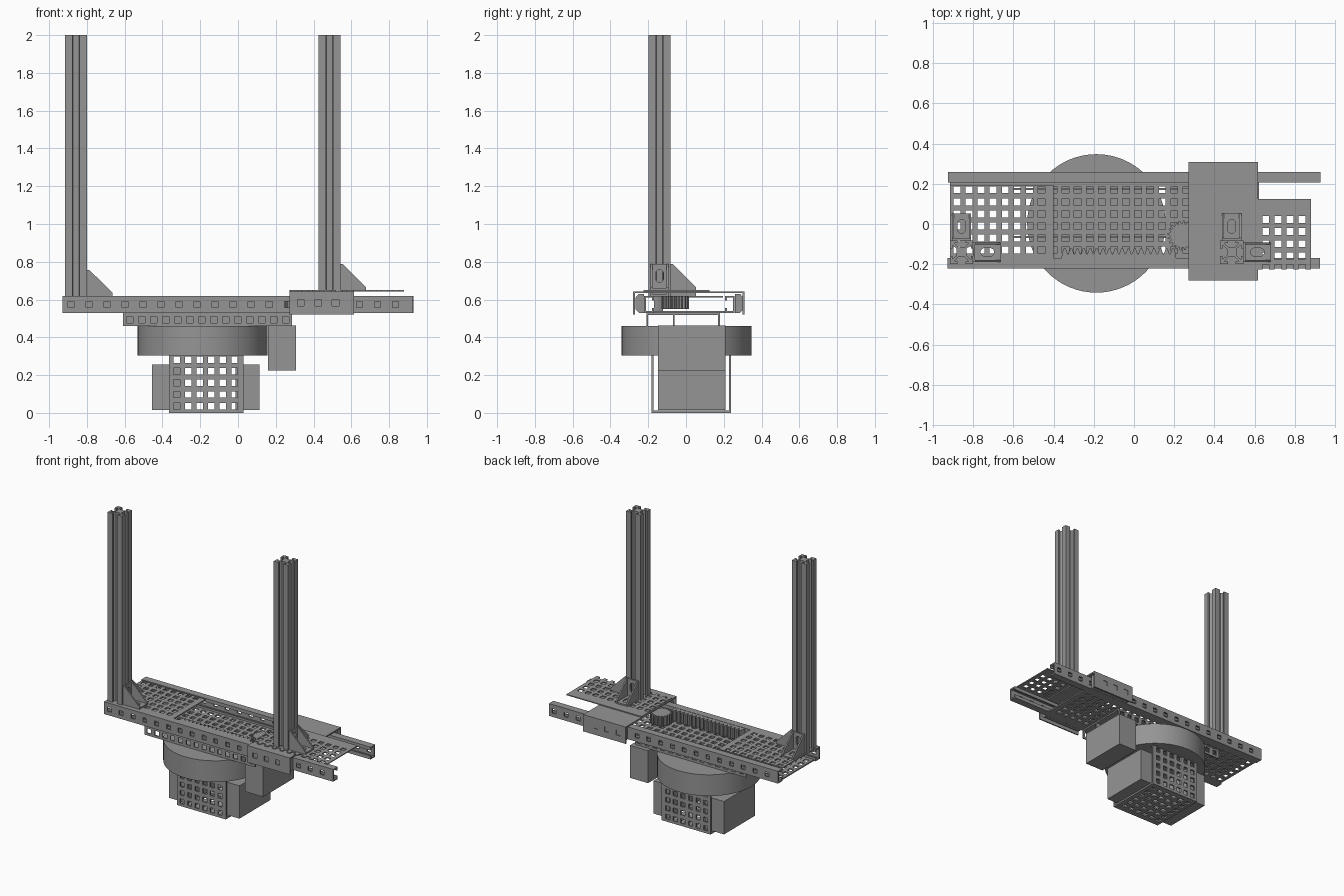
import bpy, bmesh, math
from mathutils import Matrix

if "Cube" in bpy.data.objects:
    bpy.data.objects.remove(bpy.data.objects["Cube"])

# Plane mappings: (u, v, w) to world, w is the thickness direction
PLANES = {
    'XY': Matrix.Identity(4),
    'XZ': Matrix(((1, 0, 0, 0), (0, 0, 1, 0), (0, 1, 0, 0), (0, 0, 0, 1))),
    'YZ': Matrix(((0, 0, 1, 0), (1, 0, 0, 0), (0, 1, 0, 0), (0, 0, 0, 1))),
}
I4 = Matrix.Identity(4)

# Dark grey metal
metal = bpy.data.materials.new("dark_metal")
metal.diffuse_color = (0.3, 0.3, 0.3, 1)
metal.use_nodes = True
metal.node_tree.nodes["Principled BSDF"].inputs["Base Color"].default_value = metal.diffuse_color


def finish(name, bm, M):
    bmesh.ops.transform(bm, matrix=M, verts=bm.verts)
    bmesh.ops.remove_doubles(bm, verts=bm.verts, dist=1e-5)
    bmesh.ops.recalc_face_normals(bm, faces=bm.faces)
    me = bpy.data.meshes.new(name)
    bm.to_mesh(me)
    bm.free()
    me.materials.clear()
    me.materials.append(metal)
    ob = bpy.data.objects.new(name, me)
    bpy.context.collection.objects.link(ob)
    return ob


def box(name, x0, x1, y0, y1, z0, z1, M=I4):
    bm = bmesh.new()
    bmesh.ops.create_cube(bm, size=1)
    T = Matrix.Translation(((x0 + x1) / 2, (y0 + y1) / 2, (z0 + z1) / 2))
    return finish(name, bm, M @ T @ Matrix.Diagonal((x1 - x0, y1 - y0, z1 - z0, 1)))


def perforated(name, plane, u0, u1, v0, v1, w0, w1, us, vs, size=0.034, M=I4):
    """Flat sheet with a grid of square holes; holes past an edge become notches."""
    def lines(a, b, cs):
        out = [a]
        for c in cs:
            out += [max(a, c - size / 2), min(b, c + size / 2)]
        return out + [b]
    U, V = lines(u0, u1, us), lines(v0, v1, vs)
    bm = bmesh.new()
    for i in range(len(U) - 1):
        for j in range(len(V) - 1):
            if (i % 2 and j % 2) or U[i + 1] - U[i] < 1e-4 or V[j + 1] - V[j] < 1e-4:
                continue
            bm.faces.new([bm.verts.new((U[a], V[b], w0)) for a, b in
                          ((i, j), (i + 1, j), (i + 1, j + 1), (i, j + 1))])
    bmesh.ops.remove_doubles(bm, verts=bm.verts, dist=1e-5)
    ext = bmesh.ops.extrude_face_region(bm, geom=bm.faces[:])['geom']
    bmesh.ops.translate(bm, vec=(0, 0, w1 - w0),
                        verts=[g for g in ext if isinstance(g, bmesh.types.BMVert)])
    return finish(name, bm, M @ PLANES[plane])


def prism(name, plane, loops, w0, w1, M=I4):
    """Extruded outline; loops after the first are holes."""
    cu = bpy.data.curves.new(name, 'CURVE')
    cu.dimensions, cu.fill_mode, cu.extrude = '2D', 'BOTH', (w1 - w0) / 2
    for pts in loops:
        sp = cu.splines.new('POLY')
        sp.points.add(len(pts) - 1)
        for p, (u, v) in zip(sp.points, pts):
            p.co = (u, v, 0, 1)
        sp.use_cyclic_u = True
    tmp = bpy.data.objects.new(name + "_curve", cu)
    bpy.context.collection.objects.link(tmp)
    dg = bpy.context.evaluated_depsgraph_get()
    me = bpy.data.meshes.new_from_object(tmp.evaluated_get(dg))
    bm = bmesh.new()
    bm.from_mesh(me)
    bpy.data.objects.remove(tmp)
    bpy.data.meshes.remove(me)
    for f in bm.faces:
        f.smooth = False
    return finish(name, bm, M @ PLANES[plane] @ Matrix.Translation((0, 0, (w0 + w1) / 2)))


def steps(start, n, pitch=0.06):
    return [start + pitch * i for i in range(n)]


def slot(cu, cv, r, half):
    """Oval slot running along u."""
    return [(cu + (half if math.cos(t) > 0 else -half) + r * math.cos(t), cv + r * math.sin(t))
            for t in [math.pi * (2 * k + 1) / 16 for k in range(16)]]


# Slotted uprights
a, s, t = 0.058, 0.019, 0.012
side = [(a, a), (a, s), (a - t, s), (a - t, 0.036), (0.024, 0.016),
        (0.024, -0.016), (a - t, -0.036), (a - t, -s), (a, -s)]
profile = []
for k in range(4):
    c, d = round(math.cos(-k * math.pi / 2)), round(math.sin(-k * math.pi / 2))
    profile += [(x * c - y * d, x * d + y * c) for x, y in side]


def upright(label, x, z):
    y = -0.14
    prism(label + "_upright", 'XY', [profile], z, 2, Matrix.Translation((x, y, 0)))
    # Corner brackets on the right and back of each upright
    for where, ang in (("side", 0), ("back", math.pi / 2)):
        M = Matrix.Translation((x, y, z)) @ Matrix.Rotation(ang, 4, 'Z') @ Matrix.Translation((a, 0, 0))
        n = f"{label}_{where}_bracket"
        L, H, w, th = 0.135, 0.137, 0.048, 0.01
        prism(n + "_foot", 'XY', [[(0, -w), (L, -w), (L, w), (0, w)], slot(0.07, 0, 0.02, 0.014)], 0, th, M)
        up = [(v, u) for u, v in slot(0.075, 0, 0.02, 0.014)]
        prism(n + "_back", 'YZ', [[(-w, 0), (w, 0), (w, H), (-w, H)], up], 0, th, M)
        for k, v in enumerate((-w, w - th)):
            prism(f"{n}_web_{k}", 'XZ', [[(0, 0), (L, 0), (L, 0.015), (0.012, H), (0, H)]], v, v + th, M)


upright("left", -0.857, 0.62)
upright("right", 0.485, 0.65)

# Long C-shaped rails, the back one turned half round
CY = 0.018
turn = Matrix.Translation((0, CY, 0)) @ Matrix.Rotation(math.pi, 4, 'Z') @ Matrix.Translation((0, -CY, 0))
for n, M, bx in (("front_rail", I4, 0.29), ("back_rail", turn, -0.60)):
    x0, x1 = -0.928, 0.925
    perforated(n + "_web", 'XZ', x0, x1, 0.53, 0.62, -0.222, -0.212, steps(-0.885, 19, 0.0955), [0.573], 0.032, M)
    for k, z in enumerate((0.53, 0.61)):
        box(f"{n}_flange_{k}", x0, x1, -0.22, -0.17, z, z + 0.01, M)
    for k, z in enumerate((0.535, 0.595)):
        box(f"{n}_lip_{k}", x0, x1, -0.18, -0.17, z, z + 0.02, M)
    # Carriage bearing block running on the rail
    ch = [(-0.223, 0.53), (-0.25, 0.53), (-0.268, 0.55), (-0.268, 0.61), (-0.25, 0.63), (-0.223, 0.63)]
    prism(n + "_bearing", 'YZ', [ch], bx, bx + 0.31, M)

# Carriage cover folded down over both rails
for n, y in (("front", -0.28), ("back", 0.30)):
    perforated(f"carriage_{n}_flap", 'XZ', 0.272, 0.615, 0.52, 0.643, y, y + 0.009,
               steps(0.332, 3, 0.092), [0.583], 0.035)
box("carriage_cover", 0.272, 0.615, -0.28, 0.309, 0.634, 0.643)

# Perforated decks
perforated("carriage_deck", 'XY', 0.272, 0.88, -0.225, 0.125, 0.643, 0.65,
           steps(0.295, 10), [-0.218, -0.158, -0.098, -0.038, 0.022])
rows = steps(-0.13, 6)
perforated("upper_left_deck", 'XY', -0.915, -0.40, -0.17, 0.195, 0.61, 0.62, steps(-0.88, 8), rows)
perforated("long_lower_deck", 'XY', -0.915, 0.62, -0.17, 0.207, 0.53, 0.54, steps(-0.88, 25), rows)

# Lower channel carrying the turntable
perforated("lower_channel_top", 'XY', -0.61, 0.285, -0.21, 0.18, 0.518, 0.528, steps(-0.58, 14), rows)
for n, y in (("front", -0.21), ("back", 0.17)):
    perforated(f"lower_channel_{n}_flange", 'XZ', -0.61, 0.285, 0.46, 0.525, y, y + 0.009,
               steps(-0.573, 14, 0.0635), [0.494])
box("lower_channel_middle_flange", -0.61, 0.285, -0.069, -0.06, 0.46, 0.52)

# Rack and pinion drive
rack = [(-0.36, -0.17)]
n, x0, x1 = 18, -0.36, 0.21
p = (x1 - x0) / n
rack.append((x1, -0.17))
for k in reversed(range(n)):
    rack += [(x0 + p * (k + f), y) for f, y in ((0.95, -0.15), (0.65, -0.122), (0.35, -0.122), (0.05, -0.15))]
prism("rack", 'XY', [rack], 0.54, 0.618)
gear = []
for k in range(20):
    for f, r in ((0, 0.06), (0.25, 0.06), (0.45, 0.074), (0.8, 0.074)):
        ang = 2 * math.pi * (k + f) / 20
        gear.append((0.24 + r * math.cos(ang), -0.057 + r * math.sin(ang)))
prism("pinion_gear", 'XY', [gear], 0.55, 0.62)

# Turntable disc
bpy.ops.mesh.primitive_cylinder_add(vertices=64, radius=0.344, depth=0.155, location=(-0.187, 0.003, 0.3825))
disc = bpy.context.object
disc.name = "turntable_disc"
disc.data.materials.append(metal)
bpy.ops.object.shade_smooth_by_angle()

# Motor housings
box("drive_motor", 0.16, 0.306, -0.147, 0.21, 0.225, 0.462)
box("left_base_motor", -0.455, -0.30, -0.147, 0.21, 0.015, 0.255)
box("right_base_motor", -0.012, 0.115, -0.147, 0.21, 0.015, 0.255)

# Perforated base cradle
cols = steps(-0.325, 6, 0.0613)
for n, y in (("front", -0.183), ("back", 0.227)):
    perforated(f"cradle_{n}", 'XZ', -0.365, 0.03, 0, 0.307, y, y + 0.011, cols, steps(0.036, 5, 0.0615))
perforated("cradle_floor", 'XY', -0.365, 0.03, -0.183, 0.238, 0, 0.012, cols, steps(-0.125, 6, 0.0613))
